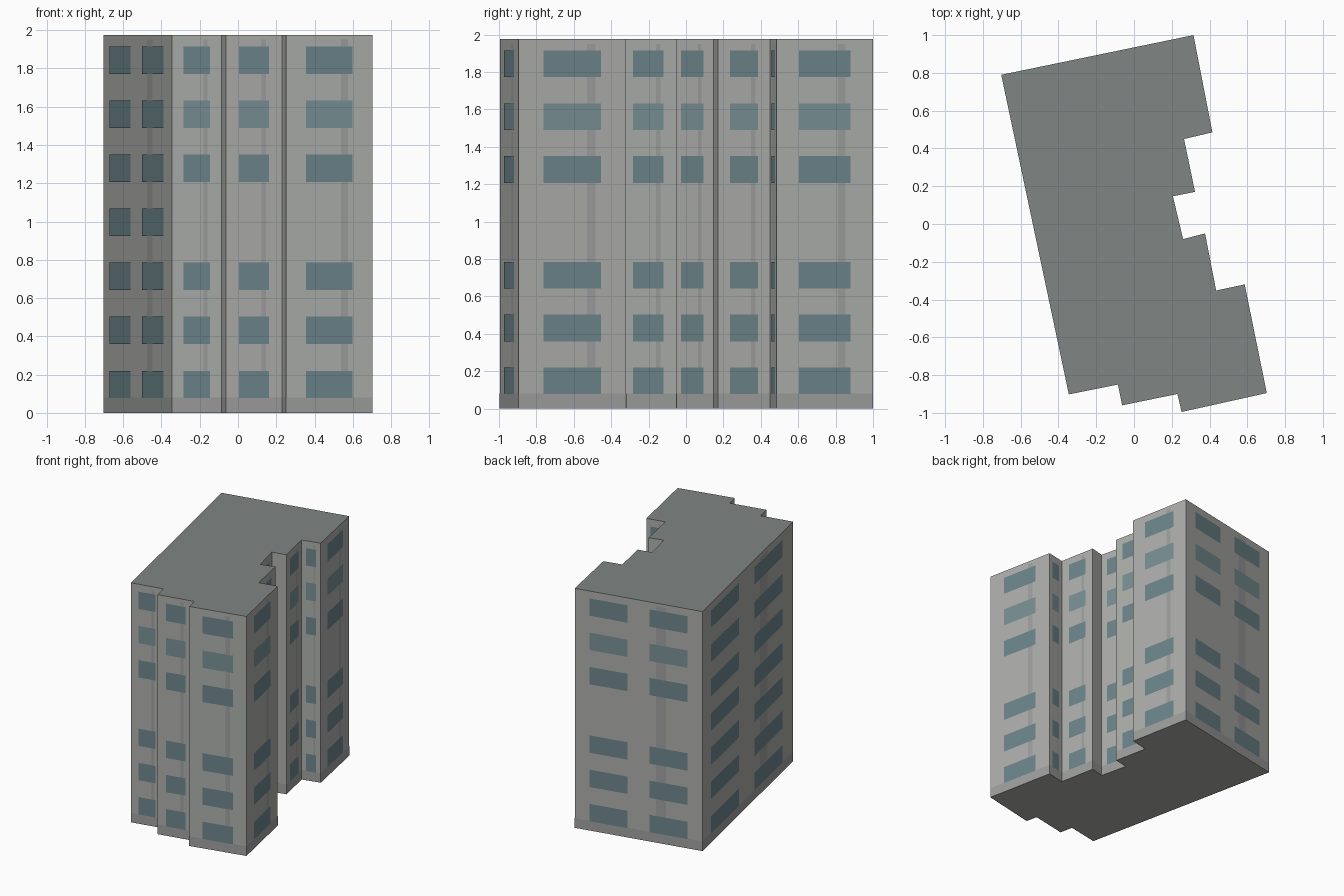
import bpy, bmesh
from mathutils import Vector

if "Cube" in bpy.data.objects:
    bpy.data.objects.remove(bpy.data.objects["Cube"])

H = 1.975
PLINTH_H = 0.08
# Stepped footprint, counter-clockwise seen from above
PLAN = [Vector(p) for p in [
    (-0.703, 0.79), (-0.345, -0.902), (-0.085, -0.85), (-0.063, -0.96),
    (0.23, -0.90), (0.252, -0.995), (0.703, -0.895), (0.586, -0.32),
    (0.435, -0.352), (0.376, -0.05), (0.26, -0.08), (0.206, 0.147),
    (0.323, 0.17), (0.265, 0.45), (0.415, 0.485), (0.315, 1.0)]]
WALLS = list(zip(PLAN, PLAN[1:] + PLAN[:1]))


def material(name, r, g, b):
    m = bpy.data.materials.new(name)
    m.diffuse_color = (r, g, b, 1)
    m.use_nodes = True
    m.node_tree.nodes["Principled BSDF"].inputs["Base Color"].default_value = m.diffuse_color
    return m


CONCRETE = material("concrete", 0.42, 0.43, 0.41)
ROOF = material("roof_felt", 0.215, 0.24, 0.23)
TRIM = material("dark_concrete", 0.34, 0.35, 0.34)
GLASS = material("glass", 0.15, 0.235, 0.26)
PALE_GLASS = material("pale_glass", 0.19, 0.28, 0.30)


def finish(name, bm, *mats):
    mesh = bpy.data.meshes.new(name)
    bm.to_mesh(mesh)
    bm.free()
    for m in mats:
        mesh.materials.append(m)
    obj = bpy.data.objects.new(name, mesh)
    bpy.context.collection.objects.link(obj)


def panel(bm, wall, t0, t1, z0, z1, out):
    """Flat rectangle on a wall, t running 0..1 along the wall."""
    a, b = wall
    d = b - a
    n = Vector((d.y, -d.x)).normalized() * out
    p, q = a + d * t0 + n, a + d * t1 + n
    bm.faces.new([bm.verts.new((v.x, v.y, z)) for v, z in
                  ((p, z0), (q, z0), (q, z1), (p, z1))])


# Main block: extruded footprint with a darker roof
bm = bmesh.new()
floor = bm.faces.new([bm.verts.new((p.x, p.y, 0)) for p in PLAN])
top = bmesh.ops.extrude_face_region(bm, geom=[floor], use_keep_orig=True)["geom"]
bmesh.ops.translate(bm, vec=(0, 0, H),
                    verts=[g for g in top if isinstance(g, bmesh.types.BMVert)])
bmesh.ops.recalc_face_normals(bm, faces=bm.faces)
for f in bm.faces:
    if f.normal.z > 0.5:
        f.material_index = 1
finish("building_block", bm, CONCRETE, ROOF)

# Plinth band, wall strips and windows lie just proud of the walls
plinth, strips, glass, pale = (bmesh.new() for _ in range(4))
for wall in WALLS:
    length = (wall[1] - wall[0]).length
    panel(plinth, wall, 0, 1, 0, PLINTH_H, 0.001)
    if length < 0.13:
        continue
    long_side = length > 1.5
    panel(strips, wall, 0.635, 0.715, PLINTH_H, 1.95, 0.001)
    if long_side:
        spans = [(0.09, 0.40), (0.57, 0.88)]
    elif length > 0.9:
        spans = [(0.115, 0.415), (0.585, 0.885)]
    else:
        spans = [(0.23, 0.765)]
    for row in range(7):
        if row == 3 and not long_side:      # blank middle storey
            continue
        z = 0.077 + 0.2825 * row
        target = pale if row == 5 and not long_side else glass
        for t0, t1 in spans:
            panel(target, wall, t0, t1, z, z + 0.143, 0.002)

finish("plinth_band", plinth, TRIM)
finish("wall_strips", strips, TRIM)
finish("windows", glass, GLASS)
finish("pale_windows", pale, PALE_GLASS)
